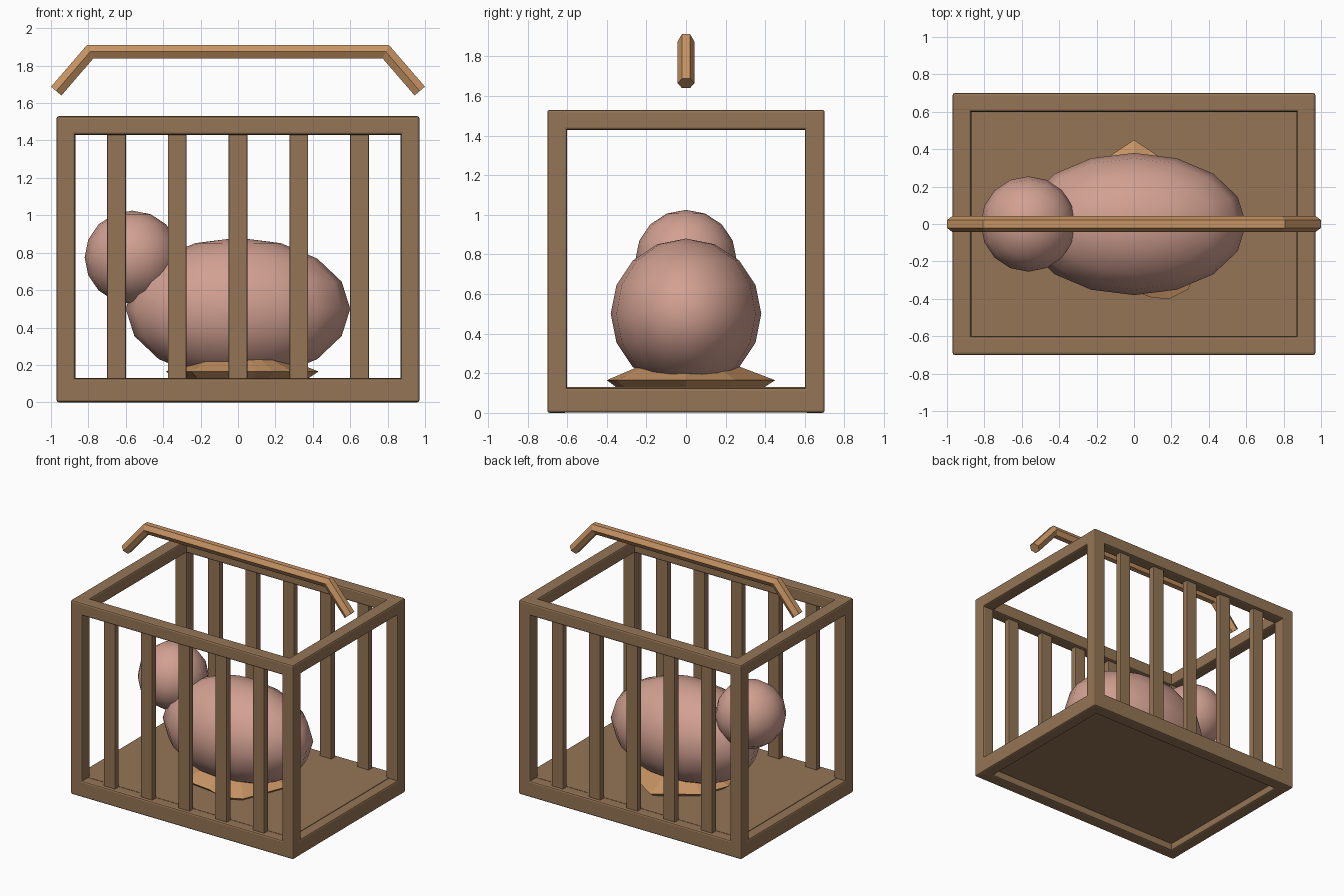
import bpy, bmesh, math
from mathutils import Vector

if "Cube" in bpy.data.objects:
    bpy.data.objects.remove(bpy.data.objects["Cube"])


def material(name, rgb):
    m = bpy.data.materials.new(name)
    m.diffuse_color = (*rgb, 1)
    m.use_nodes = True
    m.node_tree.nodes["Principled BSDF"].inputs["Base Color"].default_value = m.diffuse_color
    return m


WOOD = material("brown_wood", (0.30, 0.178, 0.092))
FLESH = material("dusty_pink", (0.64, 0.352, 0.285))
TAN = material("tan_straw", (0.57, 0.296, 0.127))


def finish(bm, name, mat):
    bmesh.ops.recalc_face_normals(bm, faces=bm.faces)
    me = bpy.data.meshes.new(name)
    bm.to_mesh(me)
    bm.free()
    me.materials.append(mat)
    ob = bpy.data.objects.new(name, me)
    bpy.context.collection.objects.link(ob)
    return ob


def box(name, centre, size, bevel=0.012):
    bm = bmesh.new()
    bmesh.ops.create_cube(bm, size=1)
    for v in bm.verts:
        v.co = Vector(c + a * s for c, a, s in zip(centre, v.co, size))
    ob = finish(bm, name, WOOD)
    if bevel:
        mod = ob.modifiers.new("rounded_edges", 'BEVEL')
        mod.width, mod.segments = bevel, 2
    return ob


def ellipsoid(name, centre, radii):
    bm = bmesh.new()
    bmesh.ops.create_uvsphere(bm, u_segments=16, v_segments=8, radius=1)
    for v in bm.verts:
        v.co = Vector(c + a * r for c, a, r in zip(centre, v.co, radii))
    ob = finish(bm, name, FLESH)
    ob.data.shade_smooth()


def loft(name, rings, mat):
    """Join equal-length point rings with quads and cap both ends."""
    bm = bmesh.new()
    rows = [[bm.verts.new(p) for p in ring] for ring in rings]
    n = len(rows[0])
    for a, b in zip(rows, rows[1:]):
        for i in range(n):
            j = (i + 1) % n
            bm.faces.new((a[i], a[j], b[j], b[i]))
    bm.faces.new(rows[0])
    bm.faces.new(rows[-1])
    return finish(bm, name, mat)


# Crate frame: posts, rails and floor
W, D, H, T = 0.97, 0.70, 1.53, 0.10
for sx in (-1, 1):
    for sy in (-1, 1):
        box("corner_post", (sx * (W - T / 2), sy * (D - T / 2), H / 2), (T, T, H - 0.004))
for s in (-1, 1):
    box("top_long_rail", (0, s * (D - T / 2), H - T / 2), (2 * W, T, T))
    box("top_short_rail", (s * (W - T / 2), 0, H - T / 2 - 0.001), (T, 2 * D, T))
    box("bottom_long_rail", (0, s * (D - T / 2), 0.064), (2 * W, T, 0.128))
    box("bottom_short_rail", (s * (W - T / 2), 0, 0.0635), (T, 2 * D, 0.125))
box("floor", (0, 0, 0.093), (2 * W - 0.15, 2 * D - 0.15, 0.074), 0)

# Slats on the front and back
for s in (-1, 1):
    for k in range(-2, 3):
        box("slat", (k * 0.325, s * (D - T / 2), 0.78), (0.10, 0.05, 1.32), 0.006)

# Rounded figure inside
ellipsoid("body", (0, 0, 0.50), (0.60, 0.38, 0.38))
ellipsoid("head", (-0.565, 0, 0.775), (0.255, 0.255, 0.25))

# Straw bed: irregular rim with sloping top
rim = [(0, .45), (-.30, .25), (-.385, .02), (-.25, -.33), (0, -.36),
       (.10, -.395), (.19, -.40), (.29, -.35), (.43, .0), (.30, .25)]
loft("straw_bed", [[(x * k, y * k, z) for x, y in rim]
                   for k, z in ((.88, .13), (1, .165), (.55, .242))], TAN)

# Hexagonal bent handle above the crate, mitred at the bends
path = [Vector(p) for p in ((-.972, 0, 1.664), (-.79, 0, 1.875), (.79, 0, 1.875), (.972, 0, 1.664))]
R = 0.042
rings = []
for i, p in enumerate(path):
    a = (p - path[i - 1]).normalized() if i else (path[1] - p).normalized()
    b = (path[i + 1] - p).normalized() if i < 3 else a
    t = (a + b).normalized()
    up = Vector((-t.z, 0, t.x)) / t.dot(a)
    rings.append([p + Vector((0, R * math.cos(k * math.pi / 3), 0)) + up * R * math.sin(k * math.pi / 3)
                  for k in range(6)])
loft("handle", rings, TAN)
